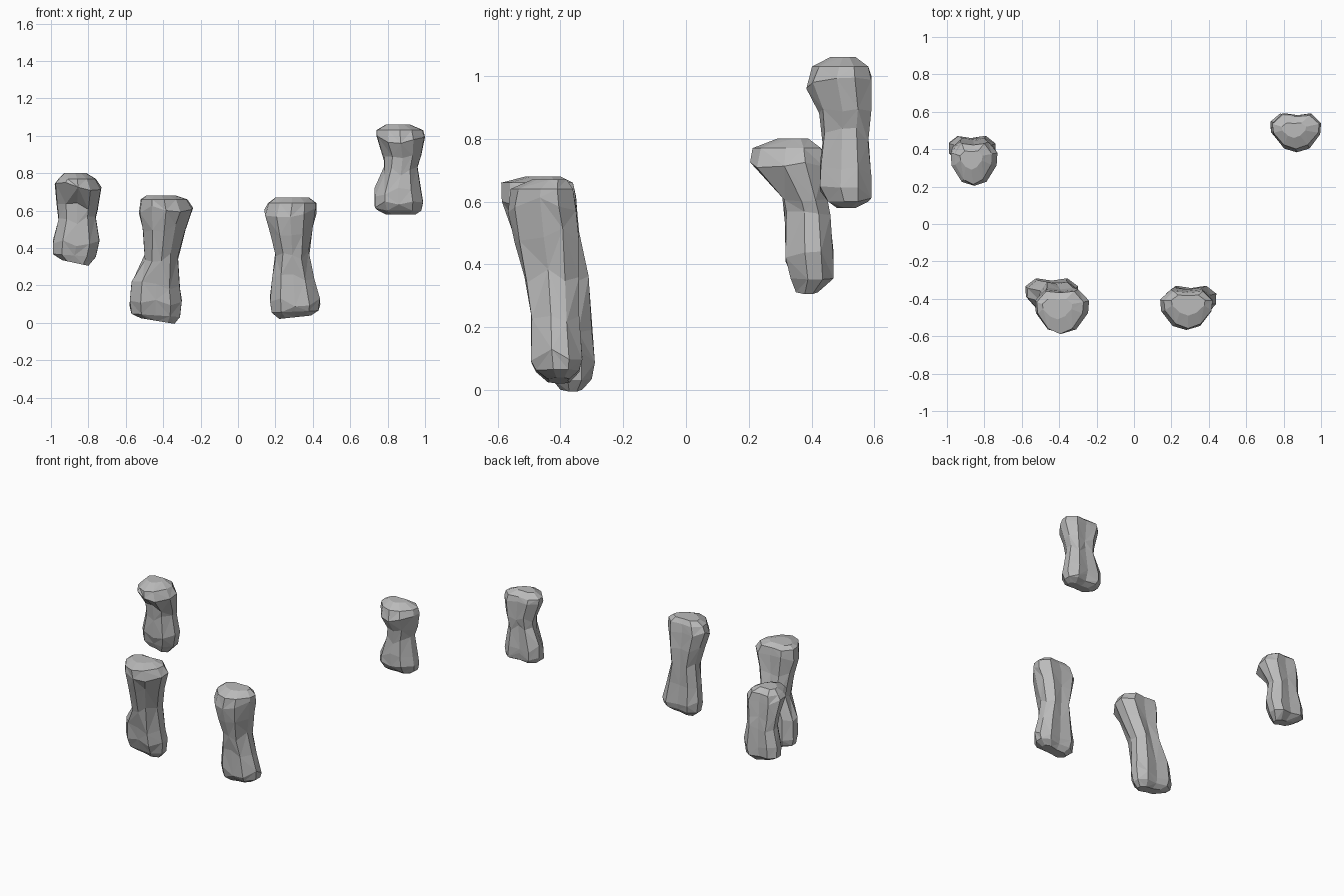
import bpy
import bmesh
import random
from mathutils import Vector

cube = bpy.data.objects.get("Cube")
if cube:
    bpy.data.objects.remove(cube, do_unlink=True)

random.seed(4)

# One plain grey for all bones
grey = bpy.data.materials.new("bone_grey")
grey.use_nodes = True
grey.diffuse_color = (0.5, 0.5, 0.5, 1)
grey.node_tree.nodes["Principled BSDF"].inputs["Base Color"].default_value = grey.diffuse_color

# Right half of each cross-section, from the back middle round to the front middle
HEAD_HALF = [(0, .95), (.6, 1), (1, .5), (.95, 0), (.5, -.7), (0, -1)]
FOOT_HALF = [(0, .82), (.6, 1), (1, .5), (1, -.2), (.6, -1), (0, -.88)]


def mirrored(half):
    """Close a half section by mirroring it across its middle."""
    left = [(-x, y) for x, y in reversed(half[1:-1])]
    return [Vector(p) for p in half + left]


HEAD, FOOT = mirrored(HEAD_HALF), mirrored(FOOT_HALF)


def make_bone(name, rings, foot_tilt=0.0):
    """Loft rings (height, x range, y range, in hundredths) from head to foot."""
    bm = bmesh.new()
    loops = []
    last = len(rings) - 1
    for i, ring in enumerate(rings):
        z, x0, x1, y0, y1 = (value / 100 for value in ring)
        blend = i / last
        loop = []
        for head, foot in zip(HEAD, FOOT):
            p = head.lerp(foot, blend)
            x = (x0 + x1 + p.x * (x1 - x0)) / 2
            y = (y0 + y1 + p.y * (y1 - y0)) / 2
            # The end surface of the foot leans sideways a little
            lean = foot_tilt * p.x * max(0, blend - .7)
            # Uneven heights along the shaft give the chiselled facets
            wobble = random.uniform(-.025, .025) if 1 < i < last - 1 else 0
            loop.append(bm.verts.new((x, y, z + lean + wobble)))
        loops.append(loop)

    # Skin the rings with triangles whose diagonals alternate
    count = len(HEAD)
    for i, (upper, lower) in enumerate(zip(loops, loops[1:])):
        for j in range(count):
            k = (j + 1) % count
            a, b, c, d = upper[j], upper[k], lower[k], lower[j]
            if (i + j) % 2:
                bm.faces.new((a, b, c))
                bm.faces.new((a, c, d))
            else:
                bm.faces.new((a, b, d))
                bm.faces.new((b, c, d))
    bm.faces.new(loops[0])
    bm.faces.new(loops[-1])
    bmesh.ops.recalc_face_normals(bm, faces=bm.faces)

    mesh = bpy.data.meshes.new(name)
    bm.to_mesh(mesh)
    bm.free()
    mesh.materials.append(grey)
    bone = bpy.data.objects.new(name, mesh)
    bpy.context.collection.objects.link(bone)
    return bone


# Short outer bone on the right
make_bone("right_outer_bone", [
    (80, -93, -81, 29, 39),
    (77, -96, -76, 21, 43),
    (73, -98, -73, 20, 44),
    (62, -97, -75, 30, 45),
    (55, -96, -76, 31, 46),
    (42, -99, -74, 31, 47),
    (36, -99, -76, 33, 47),
    (32, -94, -80, 35, 42),
], foot_tilt=-.05)

# Long inner bone on the right
make_bone("right_inner_bone", [
    (68, -49, -33, -51, -40),
    (66, -52, -27, -59, -36),
    (61, -53, -24, -59, -35),
    (50, -51, -28, -55, -34),
    (35, -50, -32, -50, -31),
    (20, -57, -31, -47, -30),
    (10, -58, -30, -46, -29),
    (4, -57, -31, -43, -30),
    (1, -52, -34, -40, -33),
], foot_tilt=-.05)

# Long inner bone on the left
make_bone("left_inner_bone", [
    (67, 20, 38, -49, -38),
    (64, 16, 42, -56, -36),
    (59, 14, 42, -57, -35),
    (49, 17, 40, -55, -34),
    (36, 20, 38, -52, -34),
    (24, 18, 41, -50, -34),
    (11, 17, 44, -50, -33),
    (6, 18, 43, -48, -34),
    (3, 22, 39, -44, -37),
], foot_tilt=.03)

# Short outer bone on the left
make_bone("left_outer_bone", [
    (106, 79, 92, 46, 54),
    (103, 74, 99, 40, 58),
    (98, 74, 100, 38, 59),
    (88, 78, 98, 42, 59),
    (81, 78, 96, 43, 58),
    (70, 73, 98, 42, 59),
    (63, 73, 99, 42, 59),
    (60, 75, 98, 45, 58),
    (58, 79, 95, 48, 54),
])
